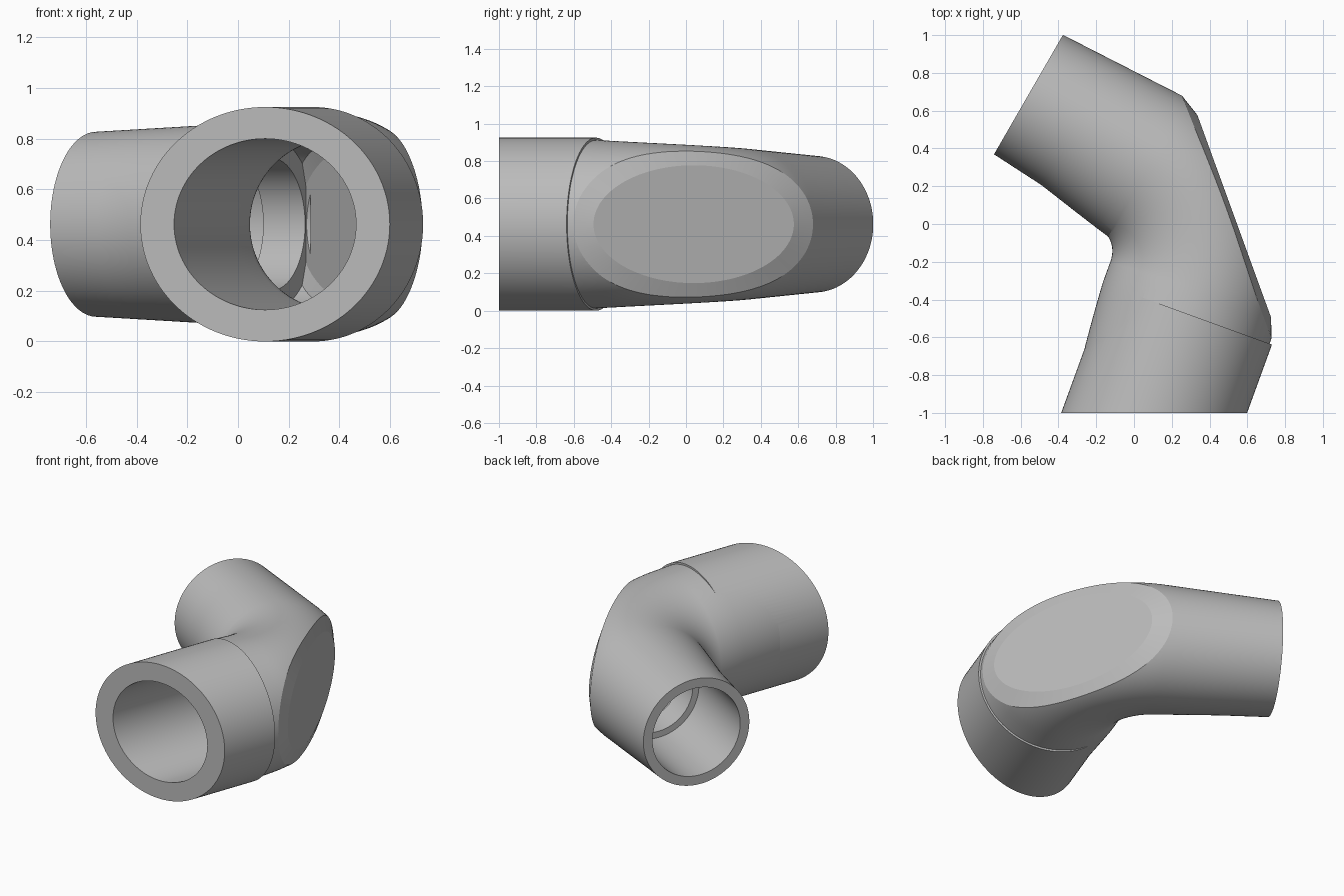
import bpy, bmesh
from math import sin, cos, tan, pi, radians
from mathutils import Vector

cube = bpy.data.objects.get("Cube")
if cube:
    bpy.data.objects.remove(cube)

UP = Vector((0, 0, 1))
CORNER = Vector((0.498, 0.075, 0.4625))   # where the two pipe axes meet
FRONT_LEN, REAR_LEN = 1.144, 1.22         # axis lengths from corner to each mouth
FRONT_ANGLE, TURN = radians(70), radians(80)
SEAM = 0.553                              # collar length along the axis


def heading(a):
    return Vector((cos(a), sin(a), 0))


FRONT, REAR = heading(FRONT_ANGLE), heading(FRONT_ANGLE + TURN)


def front_point(s):
    return CORNER + FRONT * (s - FRONT_LEN)


def rear_point(t):
    return CORNER + REAR * (REAR_LEN - t)


def loft(name, rings):
    """Skin closed rings of points and cap both ends."""
    bm = bmesh.new()
    loops = [[bm.verts.new(p) for p in ring] for ring in rings]
    n = len(loops[0])
    for a, b in zip(loops, loops[1:]):
        for i in range(n):
            bm.faces.new((a[i], a[(i + 1) % n], b[(i + 1) % n], b[i]))
    bm.faces.new(loops[0])
    bm.faces.new(loops[-1])
    bmesh.ops.recalc_face_normals(bm, faces=bm.faces[:])
    mesh = bpy.data.meshes.new(name)
    bm.to_mesh(mesh)
    bm.free()
    ob = bpy.data.objects.new(name, mesh)
    bpy.context.collection.objects.link(ob)
    return ob


def section(p, a, r, bulge=0.0, n=112):
    """Round cross-section, optionally swollen toward the inside of the bend."""
    side = heading(a + pi / 2)
    pts = []
    for i in range(n):
        c, s = cos(2 * pi * i / n), sin(2 * pi * i / n)
        pts.append(p + side * c * (r + (bulge if c > 0 else 0)) + UP * s * r)
    return pts


def elbow_path(start, end, bend):
    """Stations (point, angle, length) through straight, arc, straight."""
    cut = bend * tan(TURN / 2)
    s1, t1 = FRONT_LEN - cut, REAR_LEN - cut
    centre = front_point(s1) + heading(FRONT_ANGLE + pi / 2) * bend
    out = []
    for i in range(8):
        s = start + (s1 - start) * i / 8
        out.append((front_point(s), FRONT_ANGLE, s))
    for i in range(29):
        a = FRONT_ANGLE + TURN * i / 28
        out.append((centre + heading(a - pi / 2) * bend, a, s1 + bend * TURN * i / 28))
    if t1 - end > 0.01:
        for i in range(1, 11):
            d = (t1 - end) * i / 10
            out.append((rear_point(t1 - d), FRONT_ANGLE + TURN, s1 + bend * TURN + d))
    return out


def chamfer_block(name, depth, half_u, half_z):
    """Large elliptical frustum whose small end is the flat on the outer bend."""
    n_dir = heading(radians(20))
    u_dir = heading(radians(110))
    top = CORNER + n_dir * (0.019 - depth) - u_dir * 0.043
    rings = []
    for d in (0, 1.3):
        rings.append([top - n_dir * d + u_dir * (half_u + 3 * d) * cos(2 * pi * i / 144)
                      + UP * (half_z + 3 * d) * sin(2 * pi * i / 144) for i in range(144)])
    return loft(name, rings)


def combine(ob, other, operation):
    """Apply a boolean and discard the helper."""
    other.hide_render = True
    mod = ob.modifiers.new("cut", 'BOOLEAN')
    mod.object, mod.operation, mod.solver = other, operation, 'EXACT'
    graph = bpy.context.evaluated_depsgraph_get()
    mesh = bpy.data.meshes.new_from_object(ob.evaluated_get(graph))
    ob.modifiers.clear()
    ob.data = mesh
    bpy.data.objects.remove(other)


# Tapered bend, swollen on its inner side, with a flat on its outer side
path = elbow_path(0.2, 0, 0.57)
total = path[-1][2]
rings = []
for p, a, l in path:
    taper = max(0, (l - SEAM) / (total - SEAM))
    swell = 0.055 * sin(pi * min(1, max(0, (l - 0.05) / 1.85)))
    rings.append(section(p, a, 0.45 - 0.085 * taper, swell))
elbow = loft("pipe_elbow", rings)
combine(elbow, chamfer_block("outer_flat", 0, 0.57, 0.315), 'INTERSECT')

# Front collar, its mouth cut square to the front
mouth = [v + FRONT * ((-1 - v.y) / FRONT.y) for v in section(front_point(0), FRONT_ANGLE, 0.4625)]
collar = loft("collar", [mouth, section(front_point(SEAM), FRONT_ANGLE, 0.4625)])
combine(elbow, collar, 'UNION')

# Wide front bore that follows the bend and ends at a shoulder
bore = loft("front_bore", [section(p, a, 0.3375) for p, a, l in elbow_path(-0.4, 0.8, 0.5)])
combine(bore, chamfer_block("inner_flat", 0.085, 0.62, 0.3), 'INTERSECT')
combine(elbow, bore, 'DIFFERENCE')

# Narrow throat and rear bore
for name, r, t0, t1 in (("throat", 0.26, 0.5, 0.84), ("rear_bore", 0.302, -0.2, 0.61)):
    hole = loft(name, [section(rear_point(t), FRONT_ANGLE + TURN, r) for t in (t0, t1)])
    combine(elbow, hole, 'DIFFERENCE')

# Material and shading
grey = bpy.data.materials.new("plain grey")
grey.use_nodes = True
colour = (0.5, 0.5, 0.5, 1)
grey.diffuse_color = colour
grey.node_tree.nodes["Principled BSDF"].inputs["Base Color"].default_value = colour
elbow.data.materials.clear()
elbow.data.materials.append(grey)
bpy.ops.object.select_all(action='DESELECT')
elbow.select_set(True)
bpy.context.view_layer.objects.active = elbow
bpy.ops.object.shade_smooth_by_angle(angle=radians(14))
